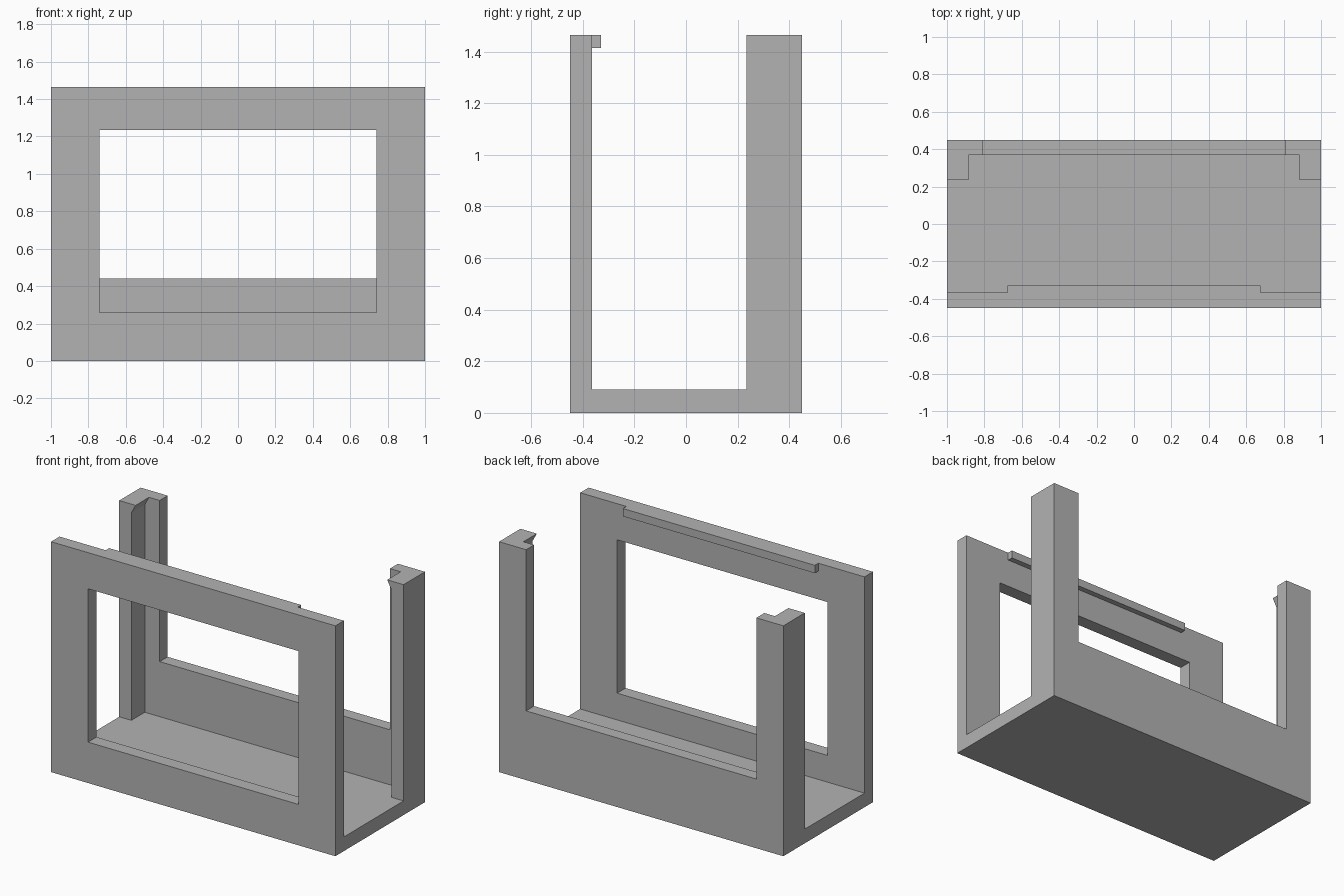
import bpy
import bmesh
from mathutils import Vector

old = bpy.data.objects.get("Cube")
if old:
    bpy.data.objects.remove(old, do_unlink=True)

grey = bpy.data.materials.new("light grey")
grey.use_nodes = True
COLOUR = (0.45, 0.45, 0.45, 1)
grey.diffuse_color = COLOUR
grey.node_tree.nodes["Principled BSDF"].inputs["Base Color"].default_value = COLOUR

# Main dimensions
HALF_X, HALF_Y, TOP = 1.0, 0.45, 1.465
FLOOR = 0.09
FRONT_IN, BACK_IN = -0.365, 0.37


def prism(name, points, offset):
    """Extrude a flat polygon of 3D points along an offset."""
    bm = bmesh.new()
    face = bm.faces.new([bm.verts.new(p) for p in points])
    new = bmesh.ops.extrude_face_region(bm, geom=[face], use_keep_orig=True)["geom"]
    bmesh.ops.translate(bm, vec=Vector(offset),
                        verts=[g for g in new if isinstance(g, bmesh.types.BMVert)])
    bmesh.ops.recalc_face_normals(bm, faces=bm.faces)
    mesh = bpy.data.meshes.new(name)
    bm.to_mesh(mesh)
    bm.free()
    mesh.materials.append(grey)
    obj = bpy.data.objects.new(name, mesh)
    bpy.context.collection.objects.link(obj)
    return obj


def box(name, x, y, z):
    corners = [(x[0], y[0], z[0]), (x[1], y[0], z[0]),
               (x[1], y[1], z[0]), (x[0], y[1], z[0])]
    return prism(name, corners, (0, 0, z[1] - z[0]))


def cut(obj, cutter):
    cutter.hide_render = True
    mod = obj.modifiers.new("opening", 'BOOLEAN')
    mod.operation = 'DIFFERENCE'
    mod.solver = 'EXACT'
    mod.object = cutter
    bpy.context.view_layer.objects.active = obj
    bpy.ops.object.modifier_apply(modifier=mod.name)
    bpy.data.objects.remove(cutter, do_unlink=True)


# Body: U-shaped section with floor, front panel and back panel
section = [(-HALF_Y, 0), (HALF_Y, 0), (HALF_Y, TOP), (BACK_IN, TOP),
           (BACK_IN, FLOOR), (FRONT_IN, FLOOR), (FRONT_IN, TOP), (-HALF_Y, TOP)]
body = prism("holder_body", [(-HALF_X, y, z) for y, z in section], (2 * HALF_X, 0, 0))

# Front window and open back between the posts
cut(body, box("window_cutter", (-0.74, 0.74), (-0.6, -0.2), (0.26, 1.235)))
cut(body, box("back_cutter", (-0.81, 0.81), (0.2, 0.6), (0.44, 1.6)))

# Side flanges of the back posts, each with a tapered clip at the top
flange = [(1.0, FLOOR), (1.0, TOP), (0.885, TOP), (0.915, TOP - 0.055), (0.915, FLOOR)]
for side, name in ((1, "left_post_flange"), (-1, "right_post_flange")):
    prism(name, [(side * x, 0.235, z) for x, z in flange], (0, BACK_IN - 0.235, 0))

# Retaining lip inside the top of the front panel
box("front_lip", (-0.675, 0.675), (FRONT_IN, -0.33), (1.415, TOP))
